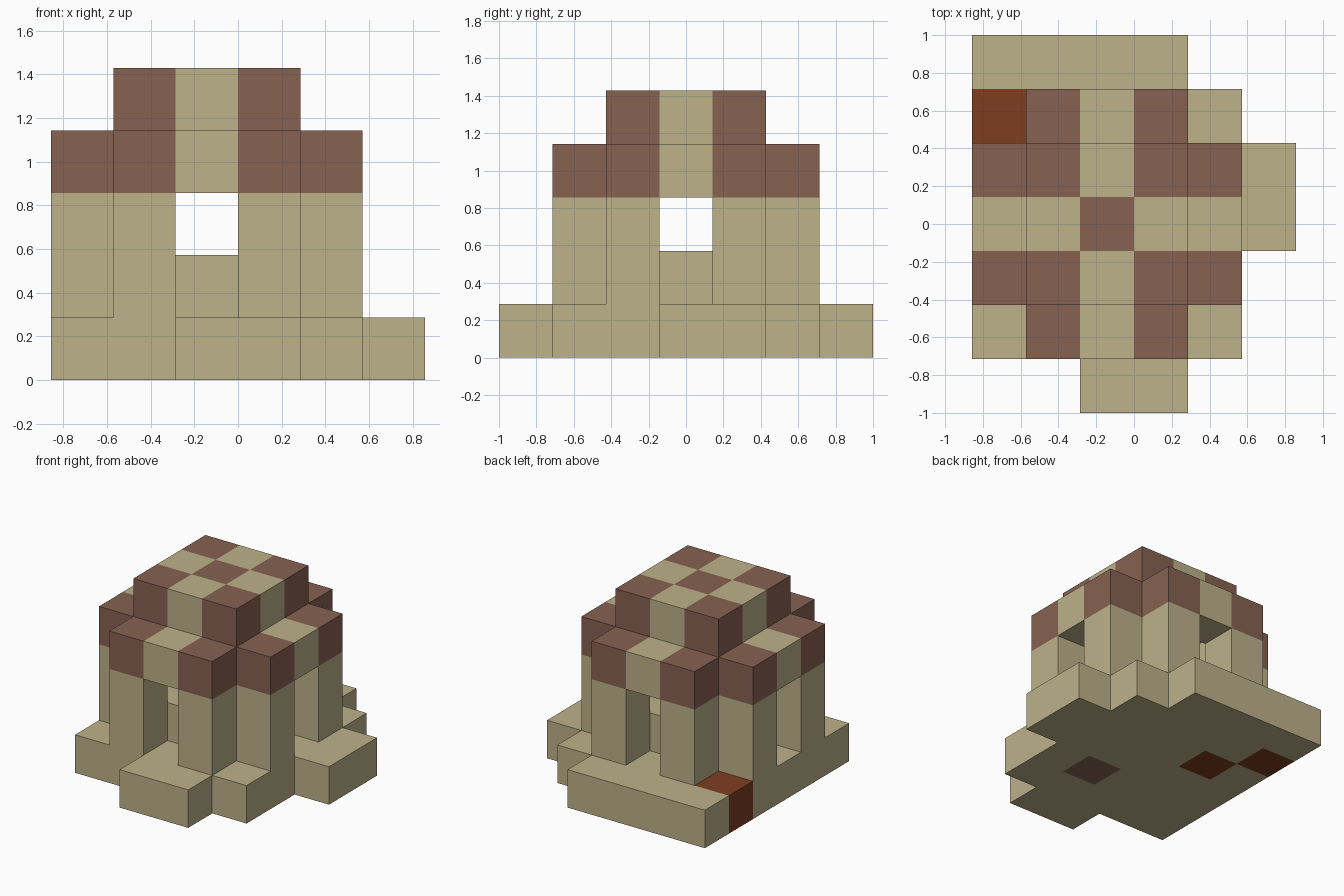
import bpy
import bmesh
from mathutils import Vector

cube = bpy.data.objects.get("Cube")
if cube:
    bpy.data.objects.remove(cube, do_unlink=True)

U = 2 / 7                      # size of one block
ORIGIN = Vector((-3 * U, -3.5 * U, 0))


def make_material(name, rgb):
    mat = bpy.data.materials.new(name)
    mat.use_nodes = True
    mat.diffuse_color = (*rgb, 1)
    mat.node_tree.nodes["Principled BSDF"].inputs["Base Color"].default_value = (*rgb, 1)
    return mat


materials = [
    make_material("sandstone", (0.509, 0.445, 0.258)),
    make_material("brown_clay", (0.242, 0.122, 0.084)),
    make_material("rust", (0.212, 0.048, 0.0144)),
]
CODES = "sbr"                  # s sandstone, b brown clay, r rust

# Block plans: first layer, number of layers, rows from back to front
PARTS = {
    "base": (0, 1, ["ssss..",
                    "rssss.",
                    "srssss",
                    "ssssss",
                    "sssbs.",
                    "sssss.",
                    "..ss.."]),
    "inner_floor": (1, 1, ["......",
                           "......",
                           ".sss..",
                           ".sss..",
                           ".sss..",
                           "......",
                           "......"]),
    "pillars": (1, 2, ["......",
                       ".s.s..",
                       "s...s.",
                       "......",
                       "s...s.",
                       ".s.s..",
                       "......"]),
    "lintel_ring": (3, 1, ["......",
                           ".bsb..",
                           "b...b.",
                           "s...s.",
                           "b...b.",
                           ".bsb..",
                           "......"]),
    "roof": (4, 1, ["......",
                    "......",
                    ".bsb..",
                    ".sbs..",
                    ".bsb..",
                    "......",
                    "......"]),
}


def read_cells(first, count, rows):
    return {(i, j, k): CODES.index(c)
            for k in range(first, first + count)
            for j, row in enumerate(reversed(rows))
            for i, c in enumerate(row) if c != "."}


parts = {name: read_cells(*plan) for name, plan in PARTS.items()}
filled = set().union(*parts.values())


def build_part(name, cells):
    """Make the visible faces of a group of blocks."""
    bm = bmesh.new()
    for cell, colour in cells.items():
        centre = Vector(cell) + Vector((0.5, 0.5, 0.5))
        for axis in range(3):
            for sign in (-1, 1):
                n = Vector((0, 0, 0))
                n[axis] = sign
                if tuple(int(c + d) for c, d in zip(cell, n)) in filled:
                    continue
                u = Vector((0, 0, 0))
                u[(axis + 1) % 3] = 1
                v = n.cross(u)
                corners = [(n - u - v), (n + u - v), (n + u + v), (n - u + v)]
                face = bm.faces.new([bm.verts.new((centre + c / 2) * U + ORIGIN)
                                     for c in corners])
                face.material_index = colour
    bmesh.ops.remove_doubles(bm, verts=bm.verts[:], dist=0.001)
    mesh = bpy.data.meshes.new(name)
    bm.to_mesh(mesh)
    bm.free()
    for mat in materials:
        mesh.materials.append(mat)
    bpy.context.collection.objects.link(bpy.data.objects.new(name, mesh))


for name, cells in parts.items():
    build_part(name, cells)
